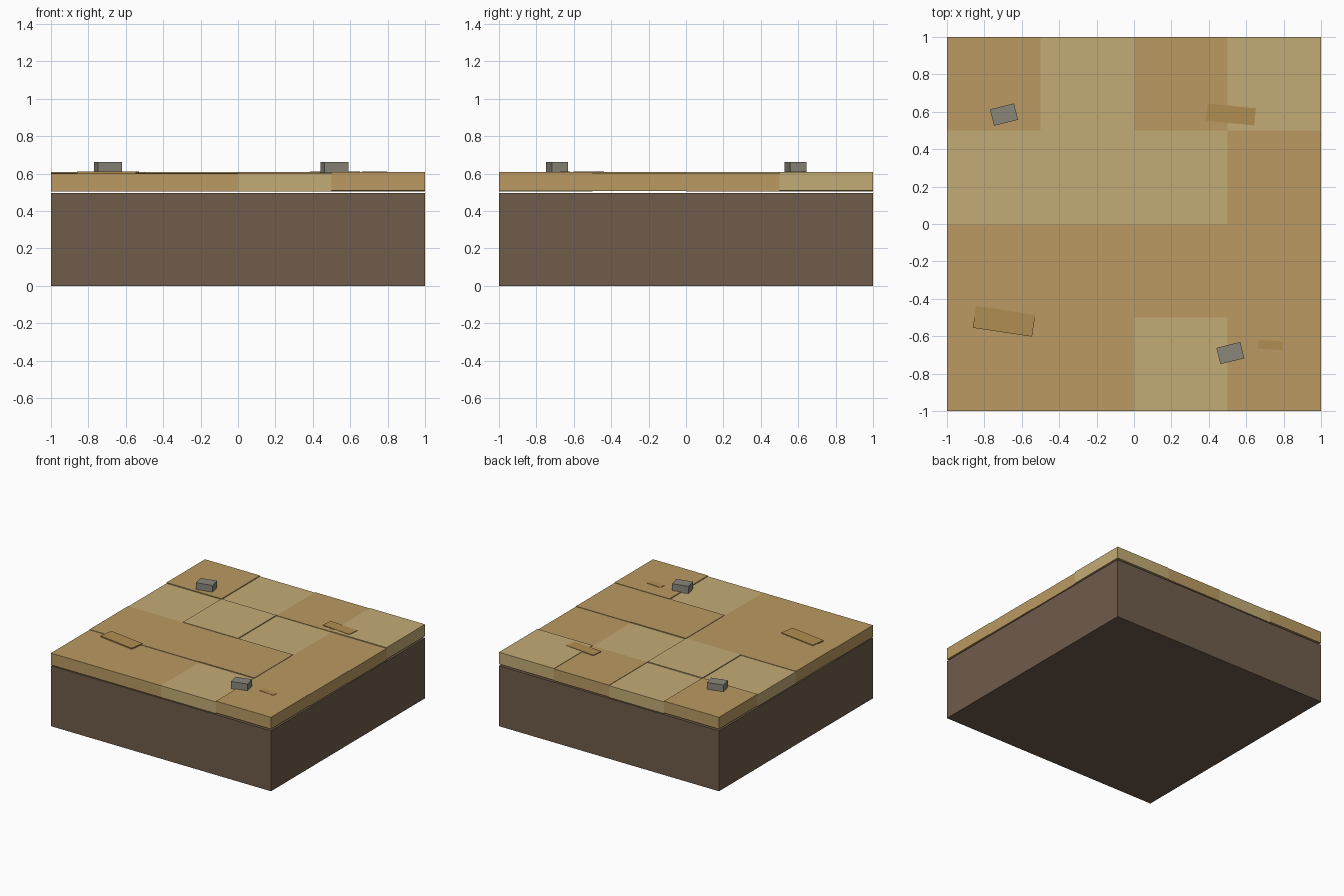
import bpy, math

if "Cube" in bpy.data.objects:
    bpy.data.objects.remove(bpy.data.objects["Cube"])


def material(name, rgb):
    m = bpy.data.materials.new(name)
    m.diffuse_color = [(c / 255 / 12.92 if c < 11 else ((c / 255 + 0.055) / 1.055) ** 2.4)
                       for c in rgb] + [1]
    m.use_nodes = True
    m.node_tree.nodes["Principled BSDF"].inputs["Base Color"].default_value = m.diffuse_color
    return m


def box(name, centre, size, mat, angle=0.0):
    bpy.ops.mesh.primitive_cube_add(size=1, location=centre,
                                    rotation=(0, 0, math.radians(angle)))
    ob = bpy.context.object
    ob.name = name
    ob.scale = size
    bpy.ops.object.transform_apply(location=False, rotation=False, scale=True)
    ob.data.materials.append(mat)
    return ob


soil = material("soil", (112, 92, 75))
tan = {"D": material("dark_sand", (186, 154, 97)),
       "L": material("light_sand", (196, 171, 118))}
patch_mat = material("patch", (177, 141, 82))
stone_mat = material("stone", (138, 134, 122))

# Soil block
box("soil_block", (0, 0, 0.248), (2, 2, 0.496), soil)

# Surface tiles, front row first: colour and small height steps
colours = ["DDLD", "DDDD", "LLLD", "DLDL"]
steps = [(0, 0, 0, 2), (1, 1, 2, 1), (0, 2, 0, 0), (2, 0, 1, 2)]
for j in range(4):
    for i in range(4):
        z = 0.552 + steps[j][i] * 0.0035
        box(f"surface_tile_{j}_{i}", (-0.75 + i * 0.5, -0.75 + j * 0.5, z),
            (0.5, 0.5, 0.097), tan[colours[j][i]])

# Thin worn patches lying on the tiles
for n, (x, y, w, d, a) in enumerate([(-0.695, -0.52, 0.32, 0.118, -8.5),
                                     (0.518, 0.585, 0.26, 0.092, -5.5),
                                     (0.73, -0.647, 0.13, 0.046, -4)]):
    box(f"worn_patch_{n + 1}", (x, y, 0.605), (w, d, 0.01), patch_mat, a)

# Small stones
for n, (x, y) in enumerate([(-0.695, 0.585), (0.515, -0.69)]):
    box(f"stone_{n + 1}", (x, y, 0.633), (0.132, 0.09, 0.06), stone_mat, 14)
